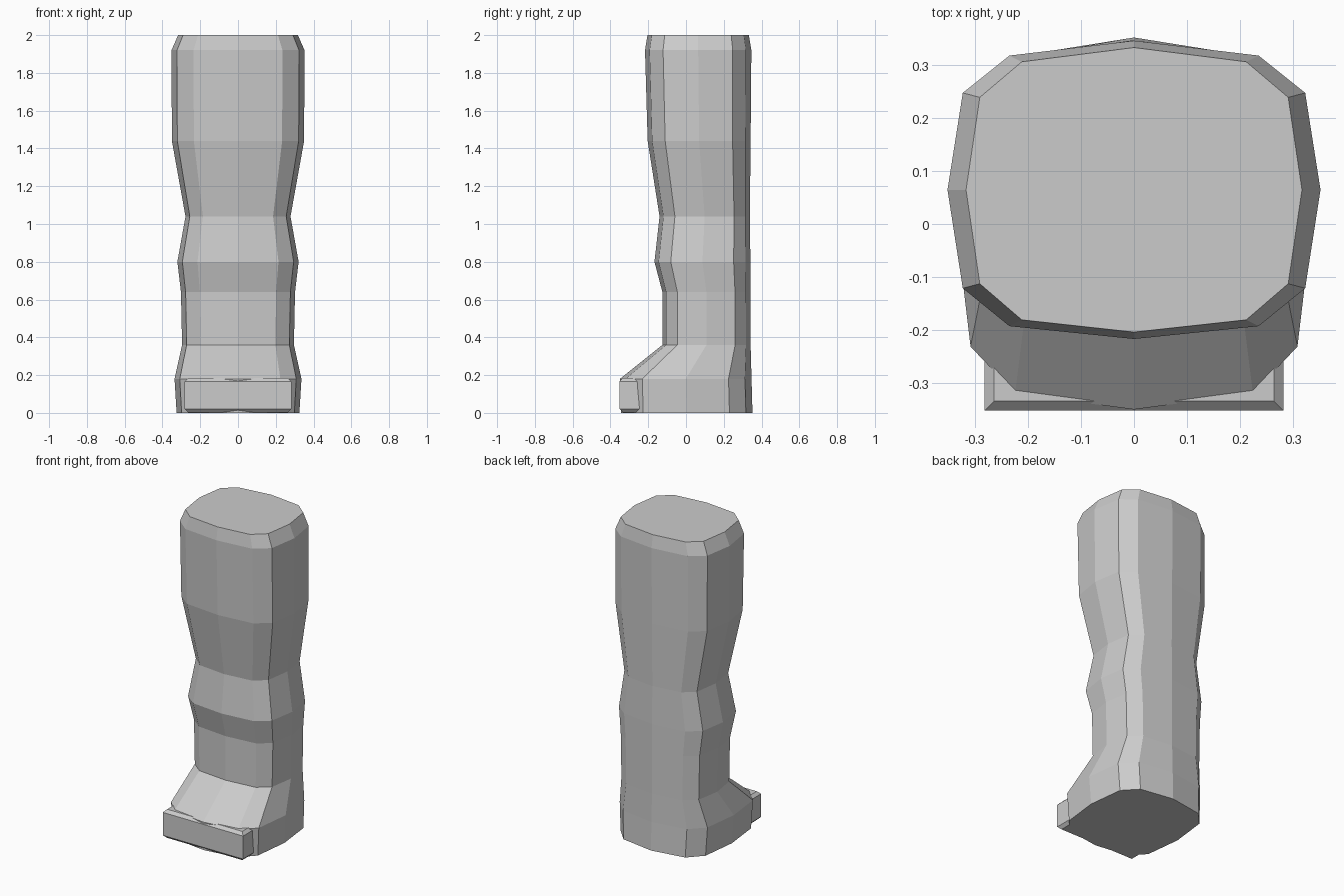
import bpy, bmesh

if "Cube" in bpy.data.objects:
    bpy.data.objects.remove(bpy.data.objects["Cube"])

def make_object(name, bm):
    bmesh.ops.recalc_face_normals(bm, faces=bm.faces)
    mesh = bpy.data.meshes.new(name)
    bm.to_mesh(mesh)
    bm.free()
    ob = bpy.data.objects.new(name, mesh)
    bpy.context.collection.objects.link(ob)
    return ob

def loft(name, rings):
    """Skin a list of equal-length point rings and cap both ends."""
    bm = bmesh.new()
    loops = [[bm.verts.new(p) for p in ring] for ring in rings]
    n = len(loops[0])
    for a, b in zip(loops, loops[1:]):
        for i in range(n):
            j = (i + 1) % n
            bm.faces.new((a[i], a[j], b[j], b[i]))
    bm.faces.new(loops[0][::-1])
    bm.faces.new(loops[-1])
    return make_object(name, bm)

# Twelve-sided rounded section: x as share of half width, y as share of half depth
HALF = [(0, -1), (.668, -.914), (.918, -.66), (1, 0), (.918, .65), (.668, .9), (0, 1)]
SECTION = HALF + [(-x, y) for x, y in HALF[-2:0:-1]]

def section(z, w, front, back):
    c, d = (front + back) / 2, (back - front) / 2
    return [(x * w, c + y * d, z) for x, y in SECTION]

# Leg and boot: height, half width, front y, back y
LEVELS = [
    (0.00, .325, -.345, .352),
    (0.18, .336, -.350, .347),
    (0.36, .296, -.125, .342),
    (0.64, .302, -.125, .341),
    (0.80, .321, -.167, .341),
    (1.04, .278, -.140, .338),
    (1.44, .350, -.203, .342),
    (1.92, .352, -.217, .346),
    (2.00, .317, -.204, .333),
]
loft("leg", [section(*level) for level in LEVELS])

# Toe plate: box with bevelled top and bottom rims
def rect(z, inset):
    x, f, b = .282 - inset, -.352 + inset, -.225 - inset
    return [(-x, f, z), (x, f, z), (x, b, z), (-x, b, z)]

loft("toe_plate", [rect(.003, .018), rect(.021, 0), rect(.167, 0), rect(.185, .018)])
